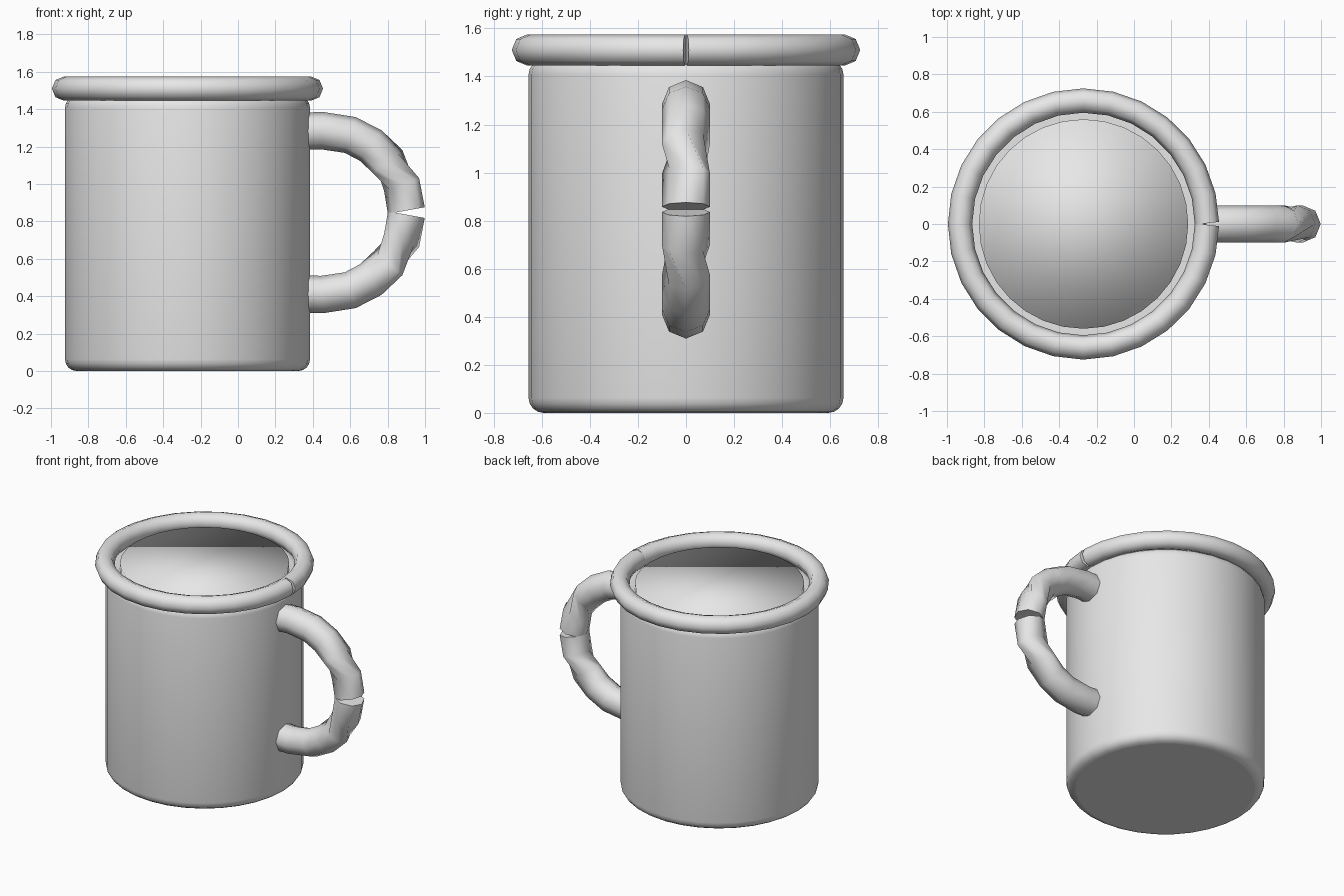
import bpy, bmesh, math
from mathutils import Vector

cube = bpy.data.objects.get("Cube")
if cube:
    bpy.data.objects.remove(cube, do_unlink=True)

CX = -0.27          # mug axis
SEAM_Z = 0.847      # height where the two handle halves meet

grey = bpy.data.materials.new("plain_grey")
grey.use_nodes = True
grey.diffuse_color = (0.8, 0.8, 0.8, 1)
for node in grey.node_tree.nodes:
    if node.type == 'BSDF_PRINCIPLED':
        node.inputs["Base Color"].default_value = (0.8, 0.8, 0.8, 1)


def finish(name, bm):
    bmesh.ops.recalc_face_normals(bm, faces=bm.faces)
    mesh = bpy.data.meshes.new(name)
    bm.to_mesh(mesh)
    bm.free()
    mesh.materials.append(grey)
    obj = bpy.data.objects.new(name, mesh)
    bpy.context.collection.objects.link(obj)
    return obj


def cylinder(name, radius, z0, z1, bevel=0.0):
    bm = bmesh.new()
    bmesh.ops.create_cone(bm, cap_ends=True, segments=32,
                          radius1=radius, radius2=radius, depth=z1 - z0)
    bmesh.ops.translate(bm, verts=bm.verts, vec=(CX, 0, (z0 + z1) / 2))
    if bevel:
        rims = [e for e in bm.edges
                if abs(e.verts[0].co.z - e.verts[1].co.z) < 1e-4]
        bmesh.ops.bevel(bm, geom=rims, offset=bevel, segments=4,
                        profile=0.5, affect='EDGES')
    for f in bm.faces:
        f.smooth = not (bevel and len(f.verts) > 4)
    return finish(name, bm)


def tube(name, path, radius, axis, twists=None, sides=8):
    """Sweep a ring along an open path; axis is always square to the path."""
    bm = bmesh.new()
    axis = Vector(axis)
    rings = []
    for i, p in enumerate(path):
        tangent = path[min(i + 1, len(path) - 1)] - path[max(i - 1, 0)]
        side = tangent.cross(axis).normalized()
        turn = twists[i] if twists else 0.0
        ring = []
        for k in range(sides):
            a = math.tau * k / sides + turn
            ring.append(bm.verts.new(
                p + radius * (side * math.cos(a) + axis * math.sin(a))))
        rings.append(ring)
    for a, b in zip(rings, rings[1:]):
        for k in range(sides):
            n = (k + 1) % sides
            bm.faces.new((a[k], a[n], b[n], b[k])).smooth = True
    for end in (rings[0], rings[-1]):
        bm.faces.new(end)
    return finish(name, bm)


# Body with rounded edges, and the filling, softly shaded up to its rim
cylinder("mug_body", 0.655, 0.0, 1.47, bevel=0.062)
cylinder("filling", 0.56, 1.2, 1.51)

# Rolled rim with a fine seam above the handle
gap, steps = 0.006, 28
rim_path = []
for i in range(steps + 1):
    a = gap + (math.tau - 2 * gap) * i / steps
    rim_path.append(Vector((CX + 0.66 * math.cos(a), 0.66 * math.sin(a), 1.51)))
tube("rim", rim_path, 0.065, (0, 0, 1))

# Handle: two mirrored halves, each with a quarter twist near the seam
half = [(0.28, 1.28), (0.45, 1.285), (0.60, 1.262), (0.71, 1.205),
        (0.80, 1.12), (0.875, 0.995), (0.90, 0.858)]
twists = [0.0] * 5 + [math.pi / 2] * 2
for name, sign in (("handle_upper", 1), ("handle_lower", -1)):
    path = [Vector((x, 0, SEAM_Z + sign * (z - SEAM_Z))) for x, z in half]
    tube(name, path, 0.1, (0, 1, 0), twists)
